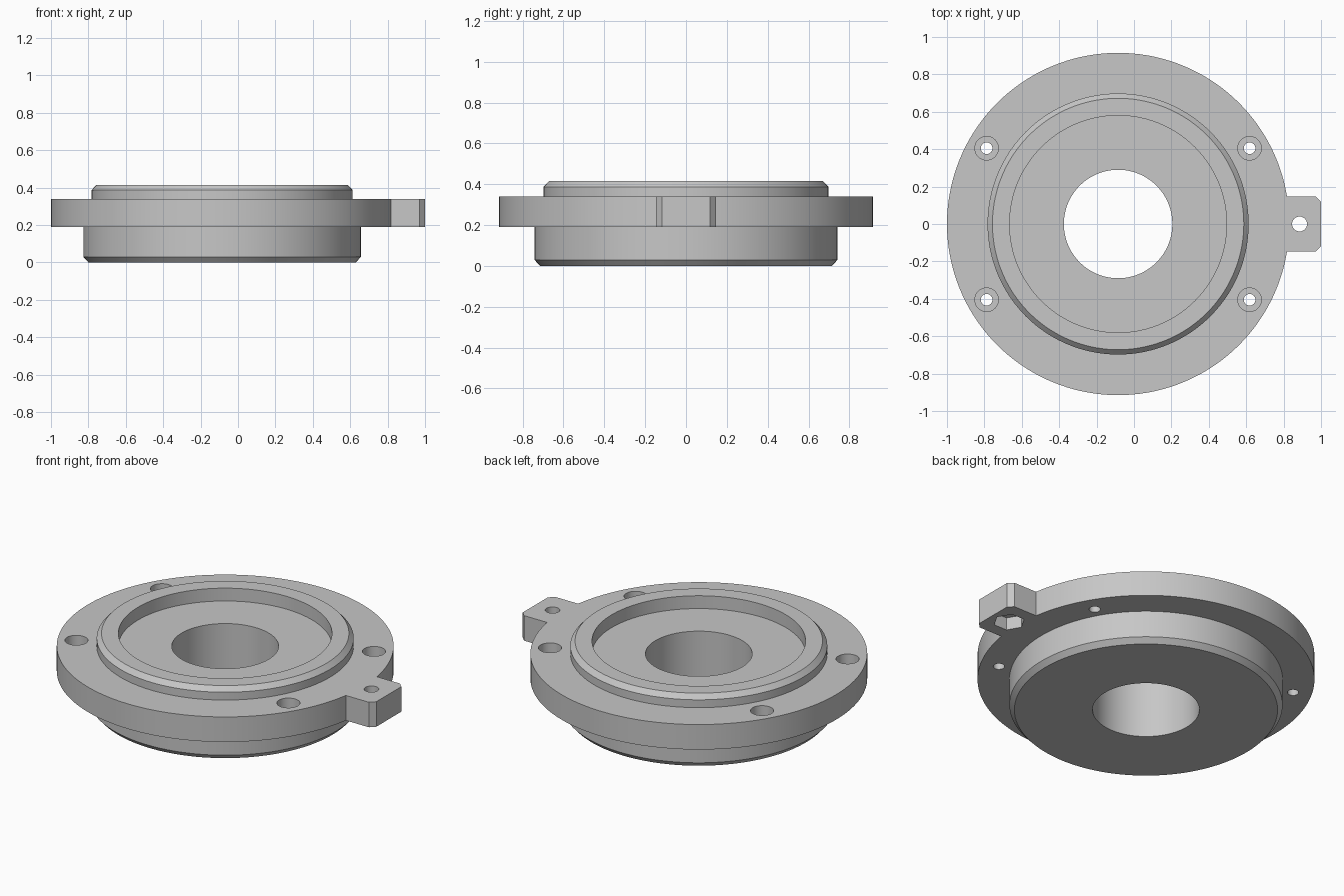
import bpy
import bmesh
from math import cos, sin, tau

cube = bpy.data.objects.get("Cube")
if cube:
    bpy.data.objects.remove(cube, do_unlink=True)

AXIS_X = -0.085
FLANGE_LOW, FLANGE_TOP = 0.19, 0.34

grey = bpy.data.materials.new("machined grey")
grey.use_nodes = True
colour = (0.57, 0.57, 0.57, 1)
grey.diffuse_color = colour
grey.node_tree.nodes["Principled BSDF"].inputs["Base Color"].default_value = colour


def make_object(name, bm):
    bmesh.ops.recalc_face_normals(bm, faces=bm.faces)
    mesh = bpy.data.meshes.new(name)
    bm.to_mesh(mesh)
    bm.free()
    mesh.materials.append(grey)
    obj = bpy.data.objects.new(name, mesh)
    bpy.context.collection.objects.link(obj)
    return obj


def lathe(name, profile, x, steps=144):
    """Turn a closed (radius, z) profile around a vertical axis."""
    bm = bmesh.new()
    rings = []
    for i in range(steps):
        a = tau * i / steps
        rings.append([bm.verts.new((x + r * cos(a), r * sin(a), z)) for r, z in profile])
    n = len(profile)
    for i in range(steps):
        a, b = rings[i], rings[(i + 1) % steps]
        for j in range(n):
            k = (j + 1) % n
            bm.faces.new((a[j], b[j], b[k], a[k]))
    return make_object(name, bm)


def prism(name, outline, low, high):
    """Extrude an (x, y) outline between two heights."""
    bm = bmesh.new()
    bottom = [bm.verts.new((x, y, low)) for x, y in outline]
    top = [bm.verts.new((x, y, high)) for x, y in outline]
    bm.faces.new(bottom)
    bm.faces.new(top)
    for i in range(len(outline)):
        k = (i + 1) % len(outline)
        bm.faces.new((bottom[i], bottom[k], top[k], top[i]))
    return make_object(name, bm)


def circle(x, y, r, sides=40):
    return [(x + r * cos(tau * i / sides), y + r * sin(tau * i / sides)) for i in range(sides)]


def combine(target, tool, operation):
    """Apply a boolean, then discard the tool."""
    tool.hide_render = True
    mod = target.modifiers.new("combine", "BOOLEAN")
    mod.operation, mod.solver, mod.object = operation, "EXACT", tool
    bpy.context.view_layer.update()
    graph = bpy.context.evaluated_depsgraph_get()
    result = bpy.data.meshes.new_from_object(target.evaluated_get(graph))
    target.modifiers.clear()
    target.data = result
    bpy.data.objects.remove(tool, do_unlink=True)


# Turned body: hub, flange, raised rim and recess around the bore
body = lathe("flanged_body", [
    (0.29, 0), (0.715, 0), (0.742, 0.03), (0.742, FLANGE_LOW),
    (0.915, FLANGE_LOW), (0.915, FLANGE_TOP), (0.698, FLANGE_TOP),
    (0.698, 0.387), (0.672, 0.415), (0.58, 0.415),
    (0.58, 0.338), (0.29, 0.338),
], AXIS_X)

# Side tab with clipped corners
half, clip = 0.147, 0.029
tab = prism("side_tab", [
    (0.72, -half), (1 - clip, -half), (1, clip - half),
    (1, half - clip), (1 - clip, half), (0.72, half),
], FLANGE_LOW, FLANGE_TOP)
combine(body, tab, "UNION")

# Four counterbored screw holes
for sx in (-1, 1):
    for sy in (-1, 1):
        x, y = AXIS_X + sx * 0.703, sy * 0.405
        combine(body, prism("screw_hole", circle(x, y, 0.031), 0.1, 0.5), "DIFFERENCE")
        combine(body, prism("counterbore", circle(x, y, 0.063), 0.25, 0.5), "DIFFERENCE")

# Tab hole with a hexagonal nut pocket underneath
combine(body, prism("tab_hole", circle(0.885, 0, 0.04), 0.1, 0.5), "DIFFERENCE")
combine(body, prism("nut_pocket", circle(0.885, 0, 0.086, 6), 0.1, 0.265), "DIFFERENCE")

# Smooth round walls, keep machined edges crisp
bpy.ops.object.select_all(action="DESELECT")
body.select_set(True)
bpy.context.view_layer.objects.active = body
bpy.ops.object.shade_smooth_by_angle(angle=0.4)
